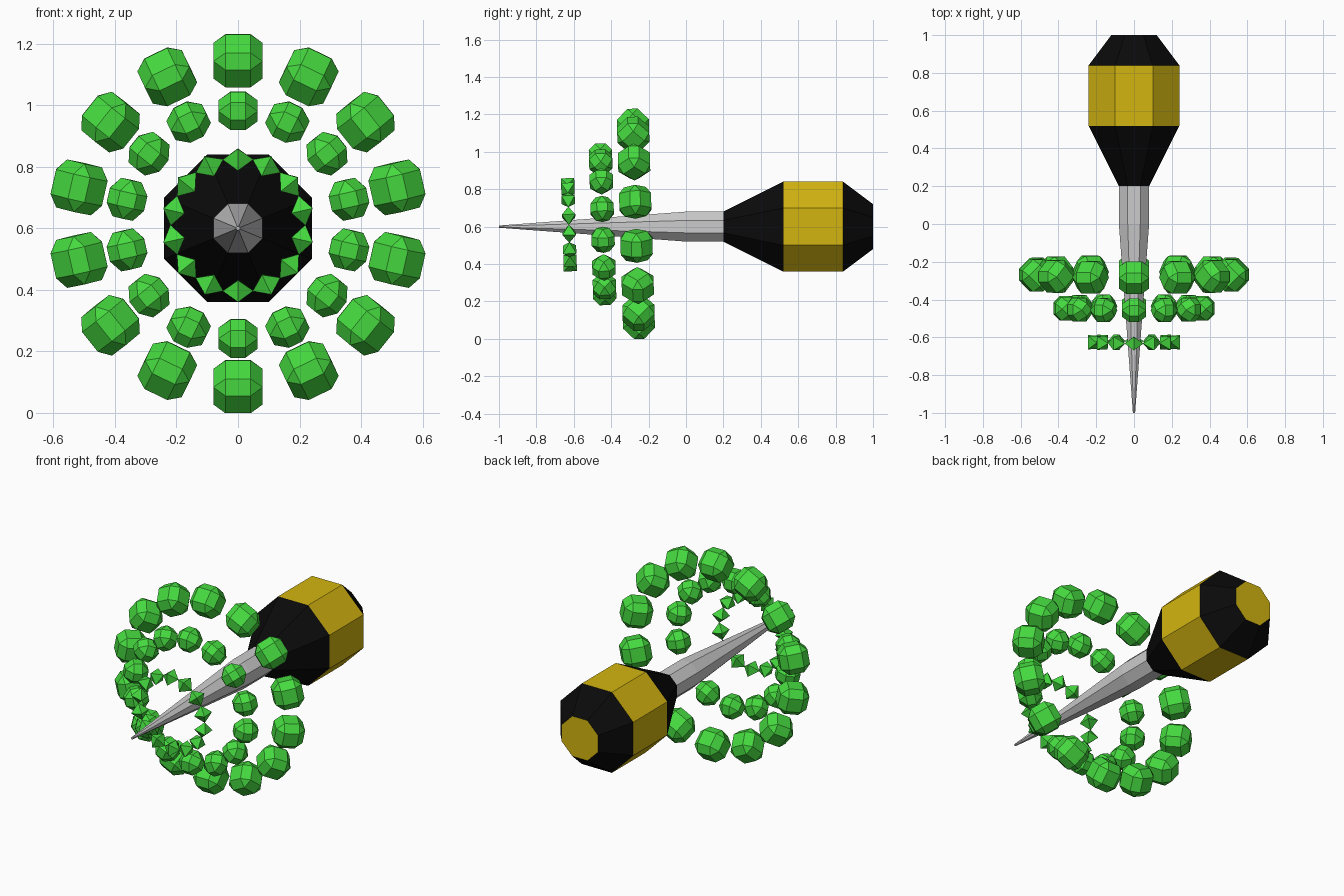
import bpy, bmesh, math
from mathutils import Matrix, Vector

if "Cube" in bpy.data.objects:
    bpy.data.objects.remove(bpy.data.objects["Cube"])

AXIS_Z = 0.60


def material(name, rgb):
    m = bpy.data.materials.new(name)
    m.diffuse_color = (*rgb, 1)
    m.use_nodes = True
    m.node_tree.nodes["Principled BSDF"].inputs["Base Color"].default_value = m.diffuse_color
    return m


black = material("black", (0.003, 0.003, 0.003))
yellow = material("yellow", (0.65, 0.46, 0.005))
green = material("green", (0.06, 0.70, 0.05))


def finish(bm, name, mats):
    bmesh.ops.recalc_face_normals(bm, faces=bm.faces)
    me = bpy.data.meshes.new(name)
    bm.to_mesh(me)
    bm.free()
    for m in mats:
        me.materials.append(m)
    ob = bpy.data.objects.new(name, me)
    bpy.context.collection.objects.link(ob)
    return ob


def octagon_lathe(name, profile, mats=(), bands=None):
    """Eight-sided body along y; profile is (y, flat radius); bands = material per step + end cap."""
    bm = bmesh.new()
    rings = []
    for y, flat in profile:
        r = flat / math.cos(math.pi / 8)
        rings.append([bm.verts.new((r * math.cos((i + .5) * math.pi / 4), y,
                                    AXIS_Z + r * math.sin((i + .5) * math.pi / 4)))
                      for i in range(8)])
    for k in range(len(rings) - 1):
        for i in range(8):
            j = (i + 1) % 8
            f = bm.faces.new((rings[k][i], rings[k][j], rings[k + 1][j], rings[k + 1][i]))
            f.material_index = bands[k] if bands else 0
    bm.faces.new(rings[0])
    f = bm.faces.new(rings[-1])
    f.material_index = bands[-1] if bands else 0
    return finish(bm, name, mats)


def bead_ring(name, y, z, radius, half, flat, count=14):
    """Ring of chamfered cubes, each turned 45 degrees about its tangent."""
    bm = bmesh.new()
    tilt = Matrix.Translation((0, y, z)) @ Matrix.Rotation(math.radians(1.7), 4, 'X')
    for i in range(count):
        b = bmesh.new()
        bmesh.ops.create_cube(b, size=2 * half)
        bmesh.ops.bevel(b, geom=b.edges[:], offset=half - flat, segments=1,
                        affect='EDGES', offset_type='OFFSET')
        bmesh.ops.remove_doubles(b, verts=b.verts[:], dist=0.003)
        b.transform(tilt @ Matrix.Rotation(i * math.tau / count, 4, 'Y')
                    @ Matrix.Translation((0, 0, radius))
                    @ Matrix.Rotation(math.radians(45), 4, 'X'))
        tmp = bpy.data.meshes.new("tmp")
        b.to_mesh(tmp)
        b.free()
        bm.from_mesh(tmp)
        bpy.data.meshes.remove(tmp)
    return finish(bm, name, [green])


# Tapered metal shaft
octagon_lathe("shaft", [(-1, 0.006), (0, 0.08), (0.2, 0.08)])

# Handle with black cones, yellow grip and yellow end cap
octagon_lathe("handle", [(0.2, 0.08), (0.52, 0.24), (0.84, 0.24), (1.0, 0.12)],
              [black, yellow], [0, 1, 0, 1])

# Three rings of floating beads, large to small
bead_ring("outer_bead_ring", -0.268, 0.615, 0.53, 0.08, 0.041)
bead_ring("middle_bead_ring", -0.446, 0.612, 0.37, 0.064, 0.024)
bead_ring("inner_bead_ring", -0.626, 0.61, 0.214, 0.05, 0.0005)
